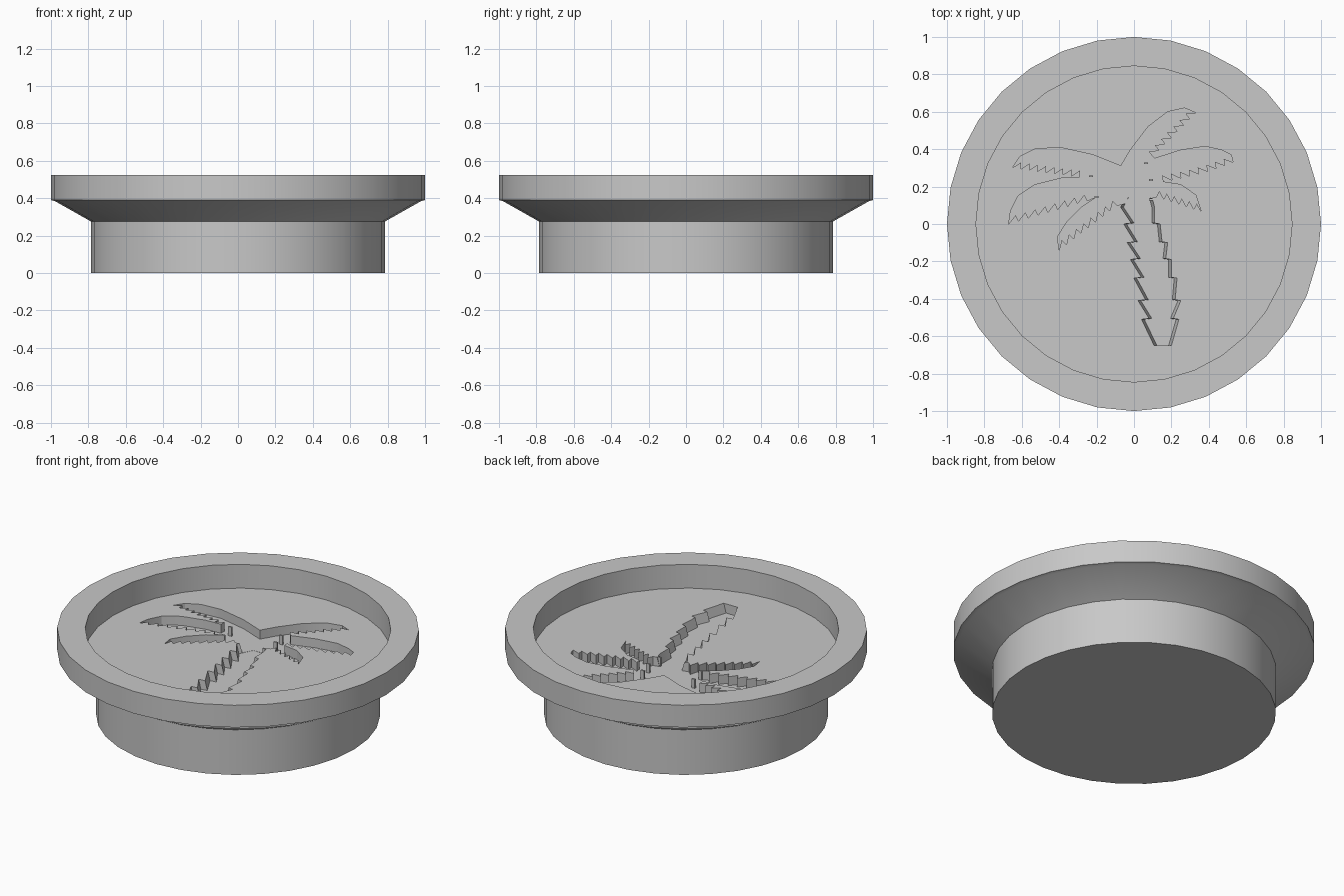
import bpy, bmesh, math
from mathutils import Vector

if "Cube" in bpy.data.objects:
    bpy.data.objects.remove(bpy.data.objects["Cube"])

FLOOR, DEPTH, SIDES = 0.38, 0.055, 32

stone = bpy.data.materials.new("plain grey")
stone.use_nodes = True
grey = (0.58, 0.58, 0.58, 1)
stone.diffuse_color = grey
stone.node_tree.nodes["Principled BSDF"].inputs["Base Color"].default_value = grey


def make_object(name, bm):
    bmesh.ops.recalc_face_normals(bm, faces=bm.faces[:])
    mesh = bpy.data.meshes.new(name)
    bm.to_mesh(mesh)
    bm.free()
    mesh.materials.append(stone)
    obj = bpy.data.objects.new(name, mesh)
    bpy.context.collection.objects.link(obj)
    return obj


def lathe(name, profile):
    """Closed solid turned from (radius, height) points, capped at both ends."""
    bm = bmesh.new()
    rings = []
    for r, z in profile:
        angles = [math.tau * i / SIDES for i in range(SIDES)]
        rings.append([bm.verts.new((r * math.cos(a), r * math.sin(a), z)) for a in angles])
    for low, high in zip(rings, rings[1:]):
        for i in range(SIDES):
            j = (i + 1) % SIDES
            bm.faces.new((low[i], low[j], high[j], high[i]))
    bm.faces.new(rings[0])
    bm.faces.new(rings[-1])
    return make_object(name, bm)


def prism(name, top, bottom, depth):
    """Cutter reaching from above the floor down to the given depth."""
    bm = bmesh.new()
    loops = [[bm.verts.new((p[0], p[1], z)) for p in pts]
             for pts, z in ((bottom, FLOOR - depth), (top, FLOOR), (top, FLOOR + 0.03))]
    for a, b in zip(loops, loops[1:]):
        for i in range(len(a)):
            j = (i + 1) % len(a)
            bm.faces.new((a[i], a[j], b[j], b[i]))
    bm.faces.new(loops[0])
    bm.faces.new(loops[-1])
    obj = make_object(name, bm)
    obj.hide_render = True
    return obj


def frond(arc, root, teeth, side, bow=0.0):
    """Smooth upper arc out to the tip, then saw teeth back to the root."""
    tip, root = Vector(arc[-1]), Vector(root)
    along = root - tip
    inward = Vector((-along.y, along.x)).normalized() * side
    pts = [Vector(p) for p in arc[:-1]]
    for i in range(teeth):
        t = i / teeth
        pts.append(tip + along * t - inward * bow * math.sin(math.pi * t))
        t = (i + 0.9) / teeth
        pts.append(tip + along * t + inward * (0.035 - bow * math.sin(math.pi * t)))
    return pts + [root]


# Dish with a foot, flared underside and raised rim
dish = lathe("dish", [(0.785, 0), (0.785, 0.275), (0.98, 0.385), (1, 0.39), (1, 0.525),
                      (0.845, 0.525), (0.845, FLOOR)])

# Palm crown: three fronds to the right-hand side, three to the left
west = [
    frond([(-0.07, 0.31), (-0.22, 0.37), (-0.40, 0.41), (-0.53, 0.40), (-0.61, 0.36),
           (-0.65, 0.30)], (-0.29, 0.25), 8, 1),
    frond([(-0.39, 0.245), (-0.53, 0.21), (-0.62, 0.15), (-0.66, 0.07), (-0.67, 0)],
          (-0.25, 0.125), 8, 1),
    frond([(-0.19, 0.15), (-0.28, 0.09), (-0.36, 0.01), (-0.41, -0.07), (-0.40, -0.14)],
          (-0.09, 0.10), 8, 1),
]
east = [
    frond([(0.25, 0.21), (0.33, 0.155), (0.36, 0.065)], (0.12, 0.145), 6, -1),
    frond([(0.11, 0.35), (0.25, 0.395), (0.38, 0.415), (0.47, 0.395), (0.52, 0.37),
           (0.53, 0.33)], (0.155, 0.225), 8, -1, 0.01),
    frond([(-0.02, 0.395), (0.075, 0.52), (0.18, 0.60), (0.27, 0.62), (0.33, 0.595)],
          (0.10, 0.36), 7, -1),
]
crown = [p for f in west for p in f] + [p for f in east for p in reversed(f)]
cutters = [prism("crown_cutter", crown, crown, DEPTH)]

# Palm trunk: stacked sections, wide at the top, with sloped side walls
levels = [0.09, 0, -0.10, -0.19, -0.29, -0.41, -0.51, -0.655]
rights = [0.11, 0.14, 0.18, 0.20, 0.23, 0.25, 0.24, 0.23]
left, right = [(-0.03, 0.17)], [(0.09, 0.17)]
for i in range(len(levels) - 1):
    hi, lo = levels[i], levels[i + 1]
    left += [(-0.07 + 0.187 * (0.08 - hi), hi), (-0.03 + 0.187 * (0.08 - lo), lo + 0.005)]
    right += [(rights[i], hi), (rights[i + 1] - 0.03, lo + 0.005)]
trunk_top = left + right[::-1]
trunk_low = [(x + 0.015, y) for x, y in left] + [(x - 0.015, y) for x, y in right[::-1]]
cutters.append(prism("trunk_cutter", trunk_top, trunk_low, DEPTH + 0.001))

# Carve the palm into the dish floor
bpy.context.view_layer.objects.active = dish
dish.select_set(True)
for cutter in cutters:
    mod = dish.modifiers.new("carve", "BOOLEAN")
    mod.operation = "DIFFERENCE"
    mod.solver = "EXACT"
    mod.object = cutter
    bpy.ops.object.modifier_apply(modifier=mod.name)
    bpy.data.objects.remove(cutter)
bpy.ops.object.shade_smooth_by_angle(angle=math.radians(25))

# Small slivers left standing between the frond roots
for x, y in ((-0.23, 0.255), (-0.20, 0.145), (0.065, 0.325), (0.09, 0.235), (0.09, 0.13)):
    bm = bmesh.new()
    bmesh.ops.create_cube(bm, size=1)
    bmesh.ops.scale(bm, vec=(0.022, 0.01, DEPTH), verts=bm.verts)
    bmesh.ops.translate(bm, vec=(x, y, FLOOR - DEPTH / 2), verts=bm.verts)
    make_object("frond_sliver", bm)
